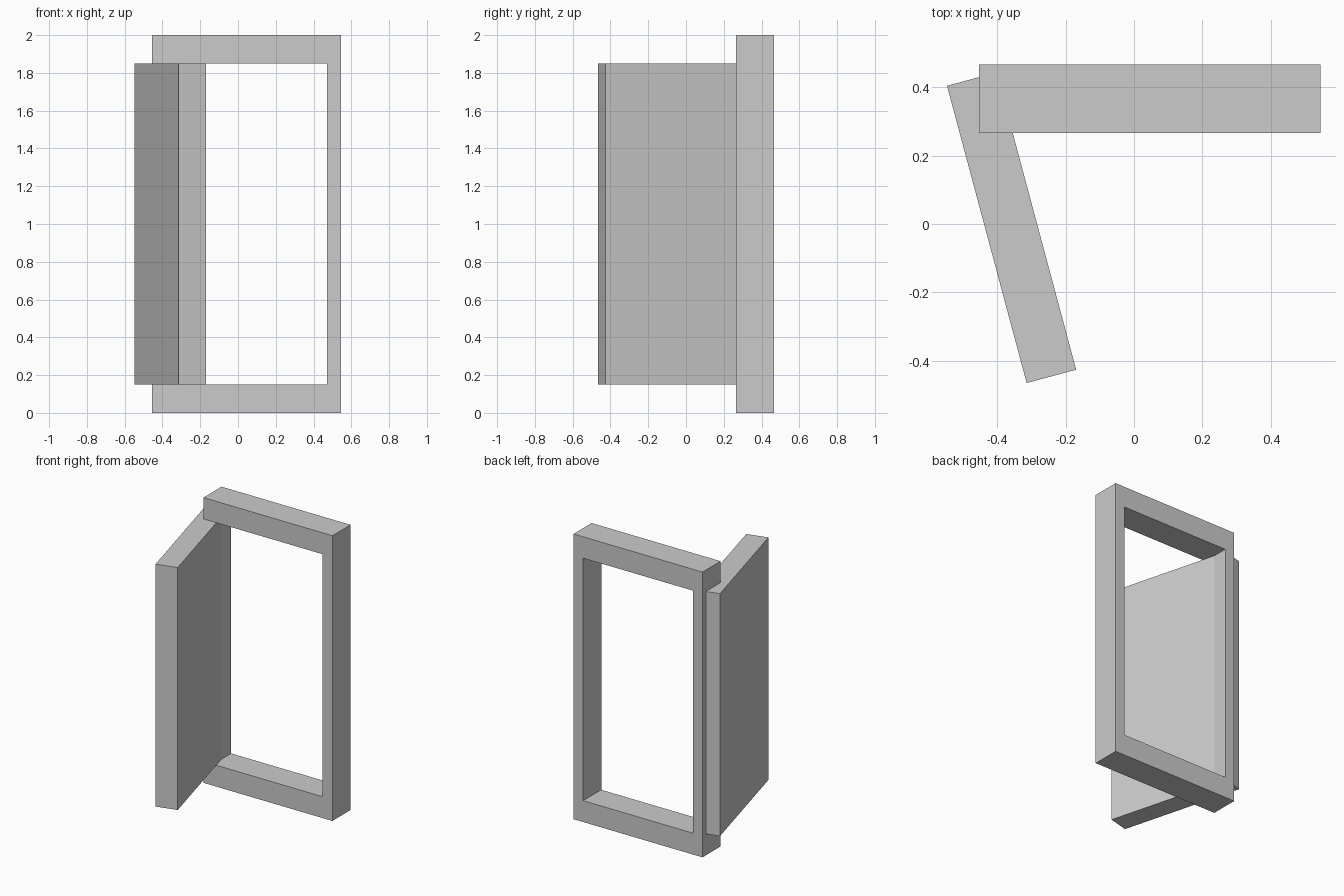
import bpy, bmesh, math
from mathutils import Matrix

if "Cube" in bpy.data.objects:
    bpy.data.objects.remove(bpy.data.objects["Cube"])


def finish(name, bm):
    bmesh.ops.recalc_face_normals(bm, faces=bm.faces)
    mesh = bpy.data.meshes.new(name)
    bm.to_mesh(mesh)
    bm.free()
    obj = bpy.data.objects.new(name, mesh)
    bpy.context.collection.objects.link(obj)
    return obj


def rect(bm, x0, x1, z0, z1, y):
    return [bm.verts.new((x, y, z)) for x, z in ((x0, z0), (x1, z0), (x1, z1), (x0, z1))]


# Door frame: rectangular ring extruded through its depth
bm = bmesh.new()
outer = rect(bm, -0.454, 0.546, 0, 2, 0.266)
inner = rect(bm, -0.379, 0.471, 0.15, 1.85, 0.266)
ring = []
for i in range(4):
    j = (i + 1) % 4
    ring.append(bm.faces.new((outer[i], outer[j], inner[j], inner[i])))
ext = bmesh.ops.extrude_face_region(bm, geom=ring, use_keep_orig=True)
verts = [v for v in ext["geom"] if isinstance(v, bmesh.types.BMVert)]
bmesh.ops.translate(bm, verts=verts, vec=(0, 0.2, 0))
finish("door_frame", bm)

# Door leaf: slab swung open towards the front
bm = bmesh.new()
bmesh.ops.create_cube(bm, size=1, matrix=Matrix.Diagonal((0.15, 0.9, 1.7, 1)))
door = finish("door_leaf", bm)
door.location = (-0.358, -0.011, 1)
door.rotation_euler.z = math.radians(15)
